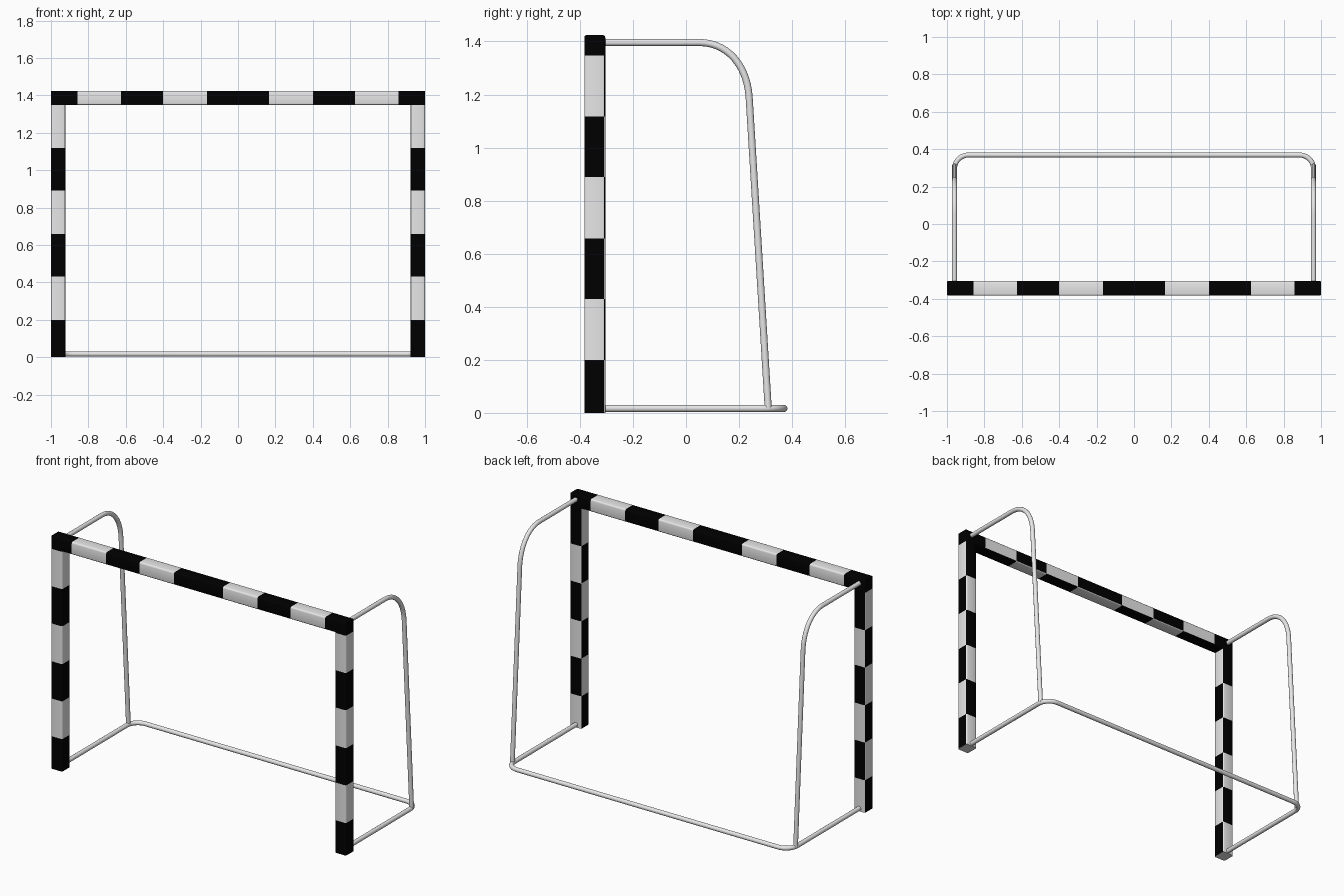
import bpy, bmesh, math
from mathutils import Vector

if "Cube" in bpy.data.objects:
    bpy.data.objects.remove(bpy.data.objects["Cube"])


def material(name, value):
    m = bpy.data.materials.new(name)
    m.diffuse_color = (value, value, value, 1)
    m.use_nodes = True
    m.node_tree.nodes["Principled BSDF"].inputs["Base Color"].default_value = m.diffuse_color
    return m


LIGHT = material("light grey paint", 0.8)
BLACK = material("black paint", 0.0)

HALF = 0.0382          # half thickness of the square frame
HALF_Y = 0.0395        # half depth of the square frame
FRAME_Y = -0.3437
CX, CZ = 1 - HALF, 1.424 - HALF   # frame centre line corner


def rounded_square(hu, hv, r, steps=3):
    pts = []
    for q, (sx, sy) in enumerate([(1, 1), (-1, 1), (-1, -1), (1, -1)]):
        for i in range(steps + 1):
            a = (q + i / steps) * math.pi / 2
            pts.append((sx * (hu - r) + r * math.cos(a), sy * (hv - r) + r * math.sin(a)))
    return pts


# Striped frame: rounded square swept up the post, over the bar and down again
post_cuts = [0, 0.199, 0.43, 0.658, 0.89, 1.118, 1.347]
bar_cuts = [-0.859, -0.625, -0.4, -0.165]
stations = [((-CX, z), (-1, 0)) for z in post_cuts]
stations.append(((-CX, CZ), (-1, 1)))
stations += [((x, CZ), (0, 1)) for x in bar_cuts]
stations += [((-p[0], p[1]), (-o[0], o[1])) for p, o in reversed(stations)]
colours = [1, 0, 1, 0, 1, 0, 1, 1, 0, 1, 0]
colours = colours + [1] + colours[::-1]

bm = bmesh.new()
profile = rounded_square(HALF, HALF_Y, 0.009)
rings = [[bm.verts.new((p[0] + u * o[0], FRAME_Y + v, p[1] + u * o[1])) for u, v in profile]
         for p, o in stations]
n = len(profile)
last = len(colours) - 1
for s, (a, b, c) in enumerate(zip(rings, rings[1:], colours)):
    k = min(s, last - s)                  # segment counted from the nearest foot
    for i in range(n):
        j = (i + 1) % n
        u = (profile[i][0] + profile[j][0]) / 2
        v = (profile[i][1] + profile[j][1]) / 2
        # stripes swap on the back of the posts and the underside of the bar
        swap = (k < 6 and v > HALF_Y - 0.003) or (k > 7 and u < -HALF + 0.003)
        bm.faces.new((a[i], a[j], b[j], b[i])).material_index = 1 - c if swap else c
bm.faces.new(rings[0])
bm.faces.new(rings[-1])
bmesh.ops.recalc_face_normals(bm, faces=bm.faces)
mesh = bpy.data.meshes.new("goal_frame")
bm.to_mesh(mesh)
bm.free()
mesh.materials.append(LIGHT)
mesh.materials.append(BLACK)
frame = bpy.data.objects.new("goal_frame", mesh)
bpy.context.collection.objects.link(frame)
bpy.context.view_layer.objects.active = frame
frame.select_set(True)
bpy.ops.object.shade_smooth_by_angle(angle=math.radians(35))


def bend(p0, p1, p2, p3, steps=14):
    p0, p1, p2, p3 = map(Vector, (p0, p1, p2, p3))
    out = []
    for i in range(steps + 1):
        t = i / steps
        s = 1 - t
        out.append(p0 * s**3 + p1 * 3 * s * s * t + p2 * 3 * s * t * t + p3 * t**3)
    return out


def tube(name, points, radius=0.0133):
    cu = bpy.data.curves.new(name, 'CURVE')
    cu.dimensions = '3D'
    cu.bevel_depth = radius
    cu.bevel_resolution = 6
    cu.use_fill_caps = True
    sp = cu.splines.new('POLY')
    sp.points.add(len(points) - 1)
    for sp_pt, p in zip(sp.points, points):
        sp_pt.co = (*p, 1)
    cu.materials.append(LIGHT)
    ob = bpy.data.objects.new(name, cu)
    bpy.context.collection.objects.link(ob)
    bpy.ops.object.select_all(action='DESELECT')
    bpy.context.view_layer.objects.active = ob
    ob.select_set(True)
    bpy.ops.object.convert(target='MESH')
    bpy.ops.object.shade_smooth_by_angle(angle=math.radians(40))


TX, GZ, BACK = 0.96, 0.0168, 0.369

# Ground tube: U shape behind the posts
r, k = 0.075, 0.034
corner = bend((-TX, BACK - r, GZ), (-TX, BACK - k, GZ), (-TX + k, BACK, GZ), (-TX + r, BACK, GZ))
half = [Vector((-TX, -0.33, GZ))] + corner
tube("ground_tube", half + [Vector((-p.x, p.y, p.z)) for p in reversed(half)])

# Side stays: from the top corner back and down to the ground tube
for side, x in (("left", -TX), ("right", TX)):
    pts = [Vector((x, -0.33, 1.396))]
    pts += bend((x, 0.05, 1.396), (x, 0.16, 1.396), (x, 0.231, 1.305), (x, 0.238, 1.19))
    pts.append(Vector((x, 0.31, GZ)))
    tube(side + "_side_stay", pts)
